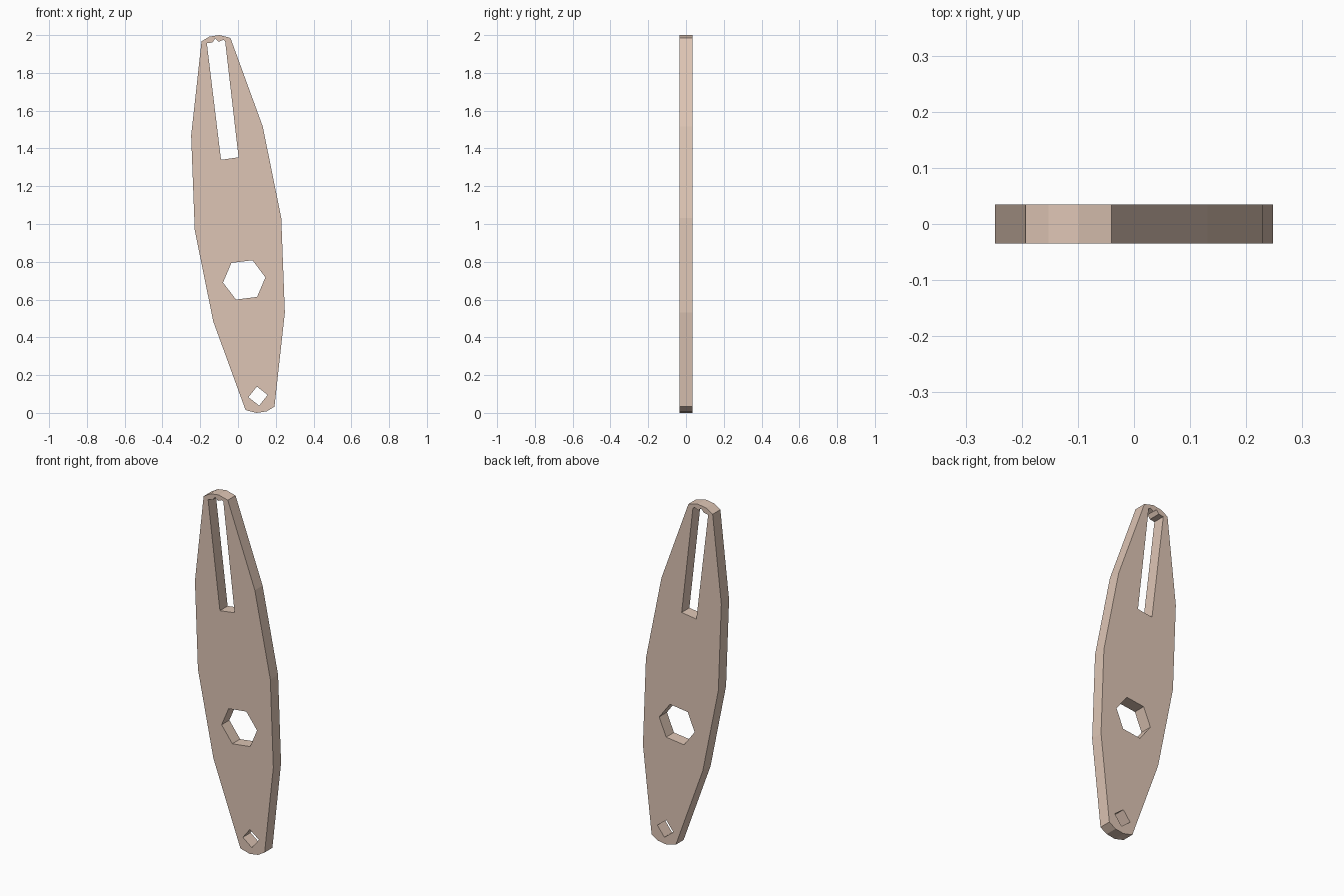
import bpy, bmesh
from math import cos, sin, pi, radians
from mathutils import Matrix

if "Cube" in bpy.data.objects:
    bpy.data.objects.remove(bpy.data.objects["Cube"])

THICKNESS = 0.07
TILT = radians(7)


def ngon(cx, cz, r, sides, start):
    return [(cx + r * cos(start + 2 * pi * i / sides),
             cz + r * sin(start + 2 * pi * i / sides)) for i in range(sides)]


# Outline: one half, repeated by a half turn about (0, 1)
half = [(-0.193, 1.967), (-0.152, 1.992), (-0.098, 2.0), (-0.04, 1.985),
        (0.131, 1.516), (0.229, 1.032), (0.248, 0.532)]
outline = half + [(-x, 2 - z) for x, z in half]

# Long slot with a notched upper end
slot = [(-0.165, 1.957), (-0.135, 1.961), (-0.121, 1.982), (-0.102, 1.965),
        (-0.078, 1.975), (-0.068, 1.968), (0.003, 1.353), (-0.09, 1.34)]

# Hexagonal and square through holes
hexagon = ngon(0.033, 0.704, 0.113, 6, TILT)
square = ngon(0.106, 0.089, 0.051, 4, TILT)

# Filled profile with holes, extruded to a plate
curve = bpy.data.curves.new("plate_profile", 'CURVE')
curve.dimensions = '2D'
curve.fill_mode = 'BOTH'
curve.extrude = THICKNESS / 2
for loop in (outline, slot, hexagon, square):
    spline = curve.splines.new('POLY')
    spline.points.add(len(loop) - 1)
    for point, (x, z) in zip(spline.points, loop):
        point.co = (x, z, 0, 1)
    spline.use_cyclic_u = True
helper = bpy.data.objects.new("plate_profile", curve)
bpy.context.collection.objects.link(helper)
bpy.context.view_layer.update()
mesh = bpy.data.meshes.new_from_object(
    helper.evaluated_get(bpy.context.evaluated_depsgraph_get()))
bpy.data.objects.remove(helper)

# Stand the plate upright and weld it into one closed flat-shaded solid
bm = bmesh.new()
bm.from_mesh(mesh)
bmesh.ops.transform(bm, matrix=Matrix.Rotation(pi / 2, 4, 'X'), verts=bm.verts)
bmesh.ops.remove_doubles(bm, verts=bm.verts, dist=0.0005)
bmesh.ops.recalc_face_normals(bm, faces=bm.faces)
for face in bm.faces:
    face.smooth = False
bm.to_mesh(mesh)
bm.free()

plate = bpy.data.objects.new("multi_tool_plate", mesh)
bpy.context.collection.objects.link(plate)

material = bpy.data.materials.new("tan")
material.diffuse_color = (0.73, 0.56, 0.46, 1)
material.use_nodes = True
material.node_tree.nodes["Principled BSDF"].inputs["Base Color"].default_value = material.diffuse_color
mesh.materials.clear()
mesh.materials.append(material)
